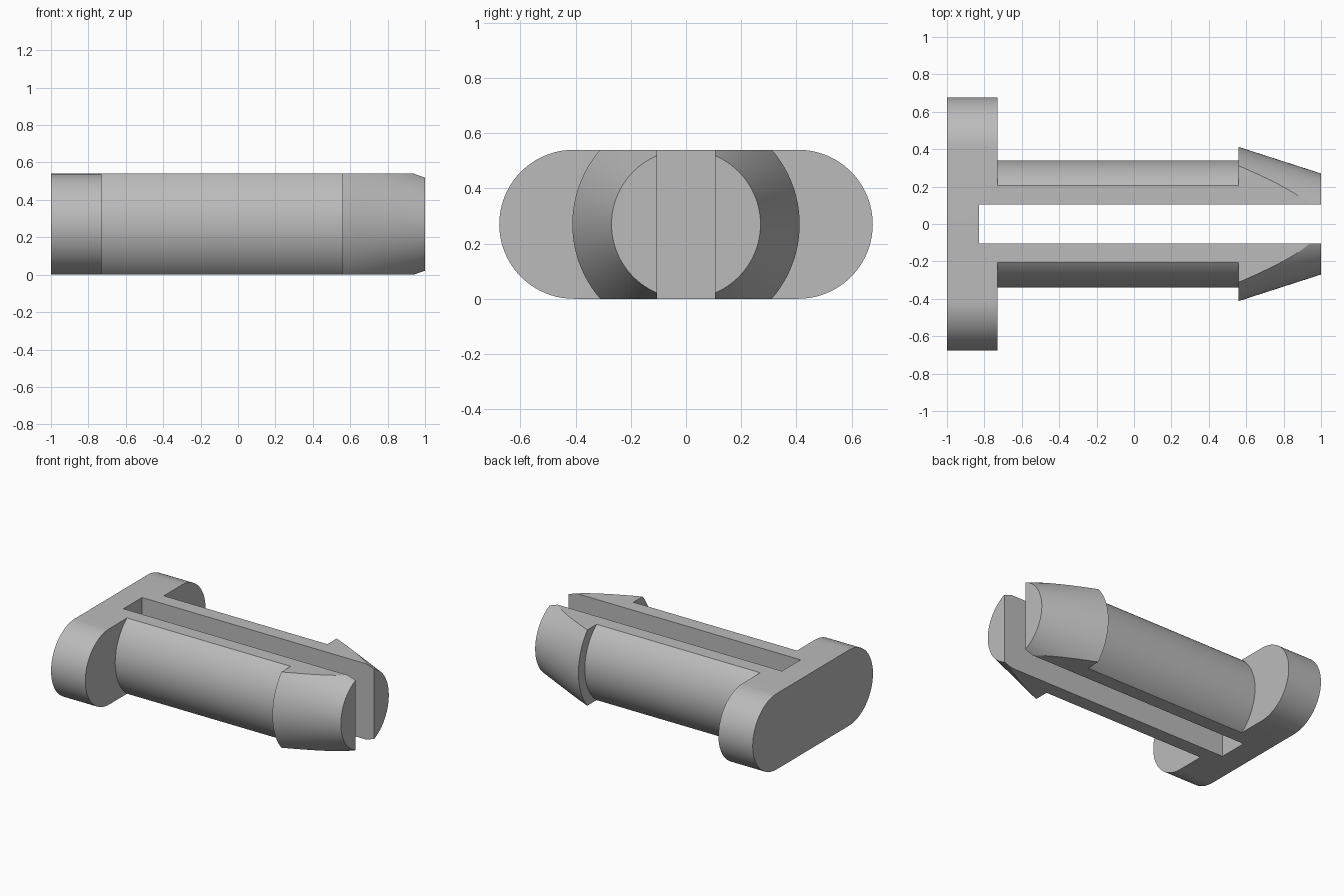
import bpy, bmesh, math
from mathutils import Vector

if "Cube" in bpy.data.objects:
    bpy.data.objects.remove(bpy.data.objects["Cube"])

H = 0.54          # overall thickness
R = H / 2         # radius of the head's rounded ends
SLOT = 0.105      # half width of the slot

grey = bpy.data.materials.new("plain grey")
grey.diffuse_color = (0.5, 0.5, 0.5, 1)
grey.use_nodes = True
grey.node_tree.nodes["Principled BSDF"].inputs["Base Color"].default_value = grey.diffuse_color


def finish(name, bm):
    bmesh.ops.recalc_face_normals(bm, faces=bm.faces)
    me = bpy.data.meshes.new(name)
    bm.to_mesh(me)
    bm.free()
    ob = bpy.data.objects.new(name, me)
    bpy.context.collection.objects.link(ob)
    me.materials.append(grey)
    return ob


def box(name, lo, hi):
    bm = bmesh.new()
    bmesh.ops.create_cube(bm, size=1)
    for v in bm.verts:
        v.co = Vector([l + (c + 0.5) * (h - l) for c, l, h in zip(v.co, lo, hi)])
    return finish(name, bm)


def lathe(name, profile, n=128):
    """Solid turned about the x axis at mid height; profile is (x, radius)."""
    bm = bmesh.new()
    rings = []
    for x, r in profile:
        rings.append([bm.verts.new((x, r * math.cos(2 * math.pi * i / n),
                                    R + r * math.sin(2 * math.pi * i / n)))
                      for i in range(n)])
    for a, b in zip(rings, rings[1:]):
        for i in range(n):
            j = (i + 1) % n
            bm.faces.new((a[i], a[j], b[j], b[i]))
    bm.faces.new(rings[0])
    bm.faces.new(rings[-1])
    return finish(name, bm)


def stadium(name, x0, x1, half, n=48):
    """Rounded bar across y, extruded along x."""
    bm = bmesh.new()
    pts = []
    for side in (1, -1):
        for i in range(n + 1):
            a = -math.pi / 2 + math.pi * i / n
            pts.append((side * (half - R + R * math.cos(a)), R + side * R * math.sin(a)))
    f = bm.faces.new([bm.verts.new((x0, y, z)) for y, z in pts])
    ext = bmesh.ops.extrude_face_region(bm, geom=[f])
    for v in ext["geom"]:
        if isinstance(v, bmesh.types.BMVert):
            v.co.x = x1
    return finish(name, bm)


def boolean(ob, tool, op):
    m = ob.modifiers.new(op.lower(), "BOOLEAN")
    m.operation, m.solver, m.object = op, "EXACT", tool
    bpy.context.view_layer.objects.active = ob
    bpy.ops.object.modifier_apply(modifier=m.name)
    bpy.data.objects.remove(tool, do_unlink=True)


# Turned shaft with a flared, tapering barb, flattened top and bottom
clip = lathe("split_clip", [(-0.78, 0.34), (0.56, 0.34), (0.56, 0.412), (1.0, 0.27)])
boolean(clip, box("flats", (-2, -1, 0), (2, 1, H)), "INTERSECT")

# Rounded head
boolean(clip, stadium("head", -1.0, -0.73, 0.677), "UNION")

# Slot that splits the shaft into two prongs
boolean(clip, box("slot", (-0.83, -SLOT, -1), (2, SLOT, 2)), "DIFFERENCE")

# Smooth curved sides, sharp edges elsewhere
bpy.ops.object.select_all(action="DESELECT")
clip.select_set(True)
bpy.context.view_layer.objects.active = clip
bpy.ops.object.shade_smooth_by_angle(angle=math.radians(15))
